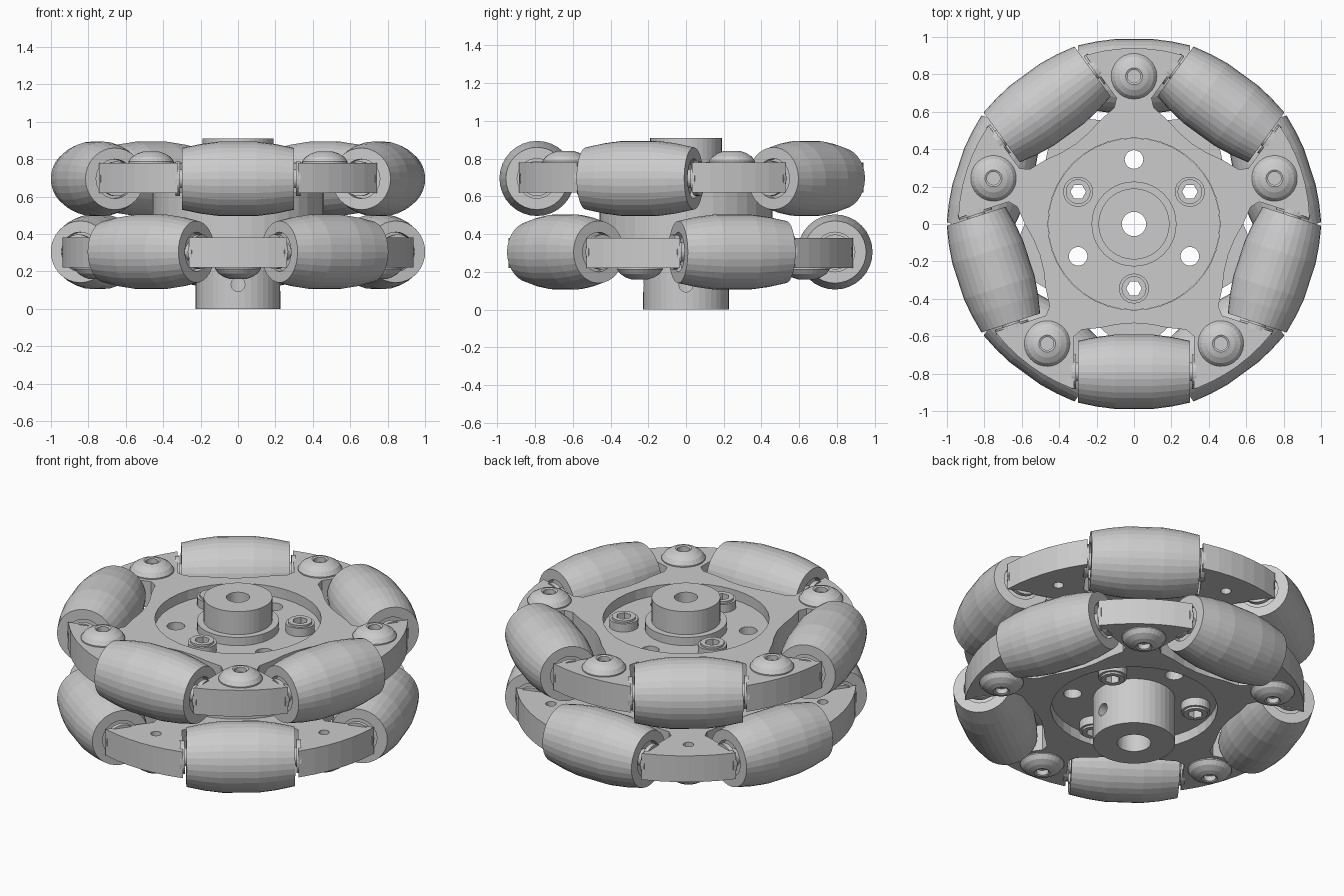
import bpy, bmesh
from math import sin, cos, pi, radians
from mathutils import Matrix, Vector

if "Cube" in bpy.data.objects:
    bpy.data.objects.remove(bpy.data.objects["Cube"])

T, R = Matrix.Translation, Matrix.Rotation
STEP = radians(72)
UPPER = Matrix.Identity(4)
LOWER = T((0, 0, 1)) @ R(pi, 4, 'X')      # flipped copy, offset half a pitch


def add(name, mesh, matrix=UPPER):
    ob = bpy.data.objects.new(name, mesh)
    bpy.context.collection.objects.link(ob)
    ob.matrix_world = matrix
    return ob


def lathe(name, profile, steps=32, closed=False):
    """Revolve (radius, z) points about z."""
    bm = bmesh.new()
    vs = [bm.verts.new((r, 0, z)) for r, z in profile]
    es = [bm.edges.new(p) for p in zip(vs, vs[1:])]
    if closed:
        es.append(bm.edges.new((vs[-1], vs[0])))
    bmesh.ops.spin(bm, geom=vs + es, cent=(0, 0, 0), axis=(0, 0, 1),
                   angle=2 * pi, steps=steps, use_duplicate=False)
    bmesh.ops.remove_doubles(bm, verts=bm.verts, dist=1e-4)
    bmesh.ops.recalc_face_normals(bm, faces=bm.faces)
    me = bpy.data.meshes.new(name)
    bm.to_mesh(me)
    bm.free()
    return me


def ring(r, n=24, x=0, y=0):
    return [(x + r * cos(2 * pi * i / n), y + r * sin(2 * pi * i / n)) for i in range(n)]


def polar(r, deg):
    return r * cos(radians(deg)), r * sin(radians(deg))


def slab(name, loops, z0, z1):
    """Flat plate from an outline plus hole loops."""
    cu = bpy.data.curves.new(name, 'CURVE')
    cu.dimensions, cu.fill_mode, cu.extrude = '2D', 'BOTH', (z1 - z0) / 2
    for loop in loops:
        sp = cu.splines.new('POLY')
        sp.points.add(len(loop) - 1)
        for p, (x, y) in zip(sp.points, loop):
            p.co = (x, y, 0, 1)
        sp.use_cyclic_u, sp.use_smooth = True, False
    tmp = bpy.data.objects.new(name, cu)
    bpy.context.collection.objects.link(tmp)
    dg = bpy.context.evaluated_depsgraph_get()
    me = bpy.data.meshes.new_from_object(tmp.evaluated_get(dg))
    bpy.data.objects.remove(tmp)
    bm = bmesh.new()
    bm.from_mesh(me)
    bmesh.ops.remove_doubles(bm, verts=bm.verts, dist=1e-5)
    bmesh.ops.recalc_face_normals(bm, faces=bm.faces)
    bmesh.ops.translate(bm, verts=bm.verts, vec=(0, 0, (z0 + z1) / 2))
    bm.to_mesh(me)
    bm.free()
    me.name = name
    return me


# Five-armed plate: a roller slot, then the rounded arm end, repeated
slot = [(-.32, -.884), (-.32, -.60), (-.28, -.565), (-.18, -.555), (-.09, -.537), (0, -.53),
        (.09, -.537), (.18, -.555), (.28, -.565), (.32, -.60), (.32, -.884)]
slot += [polar(.94, -90 + a) for a in (26, 31, 36, 41, 46)]
outline = []
for k in range(5):
    outline += [(R(k * STEP, 3, 'Z') @ Vector((x, y, 0)))[:2] for x, y in slot]
arm_holes = [ring(.03, 12, *polar(.79, 90 + 72 * k)) for k in range(5)]
plate = slab("arm_plate", [outline, ring(.46, 40)] + arm_holes, .62, .78)

# Barrel roller with recessed ends, its axle and the domed arm screw
half = [(0, .26), (.105, .26), (.105, .3), (.165, .3), (.186, .2), (.199, .1)]
roller = lathe("roller", half + [(r, -z) for r, z in reversed(half)])
half = [(0, .335), (.093, .335), (.093, .309), (.05, .309)]
axle = lathe("roller_axle", half + [(r, -z) for r, z in reversed(half)], 24)
screw = lathe("dome_screw", [(0, .77), (.122, .77), (.122, .787), (.105, .811), (.075, .83),
                             (.045, .84), (.035, .835), (.035, .805), (0, .805)], 28)

# Hollow hex-socket bolt heads
bolt_low = slab("bolt_head", [ring(.08, 28), ring(.042, 6)], .71, .77)
bolt_top = slab("bolt_head_rim", [ring(.066, 28), ring(.042, 6)], .765, .782)

for label, layer in (("upper", UPPER), ("lower", LOWER)):
    add(label + "_arm_plate", plate, layer)
    for k in range(5):
        m = layer @ R(k * STEP, 4, 'Z')
        seat = m @ T((0, -.79, .695)) @ R(pi / 2, 4, 'Y')
        add(label + "_roller", roller, seat)
        add(label + "_roller_axle", axle, seat)
        add(label + "_dome_screw", screw, m @ T((0, .79, 0)))
for a in (-90, 30, 150):
    x, y = polar(.345, a)
    for label, flip in (("upper", UPPER), ("lower", T((0, 0, 1)) @ Matrix.Scale(-1, 4, (0, 0, 1)))):
        for me in (bolt_low, bolt_top):
            add(label + "_" + me.name, me, T((x, y, 0)) @ flip)

# Central drum joining both plates
holes = [ring(.05, 20, *polar(.345, a)) for a in (90, 210, 330)]
holes += [ring(.042, 6, *polar(.345, a)) for a in (-90, 30, 150)]
add("centre_drum", slab("centre_drum", [ring(.459, 40), ring(.2)] + holes, .28, .72))

# Stepped hub with bore
hub = add("shaft_hub", lathe("shaft_hub", [
    (.227, 0), (.227, .77), (.19, .77), (.19, .91), (.065, .91),
    (.065, .5), (.093, .5), (.093, 0)], 40, True))

# Two set-screw holes in the lower boss
for name, rot in (("front", R(pi / 2, 4, 'X')), ("side", R(pi / 2, 4, 'Y'))):
    cut = add("set_screw_cutter_" + name,
              lathe("cutter", [(0, .05), (.037, .05), (.037, .35), (0, .35)], 20),
              T((0, 0, .13)) @ rot)
    cut.hide_render = True
    cut.hide_set(True)
    mod = hub.modifiers.new("set_screw_hole_" + name, 'BOOLEAN')
    mod.operation, mod.object, mod.solver = 'DIFFERENCE', cut, 'EXACT'
